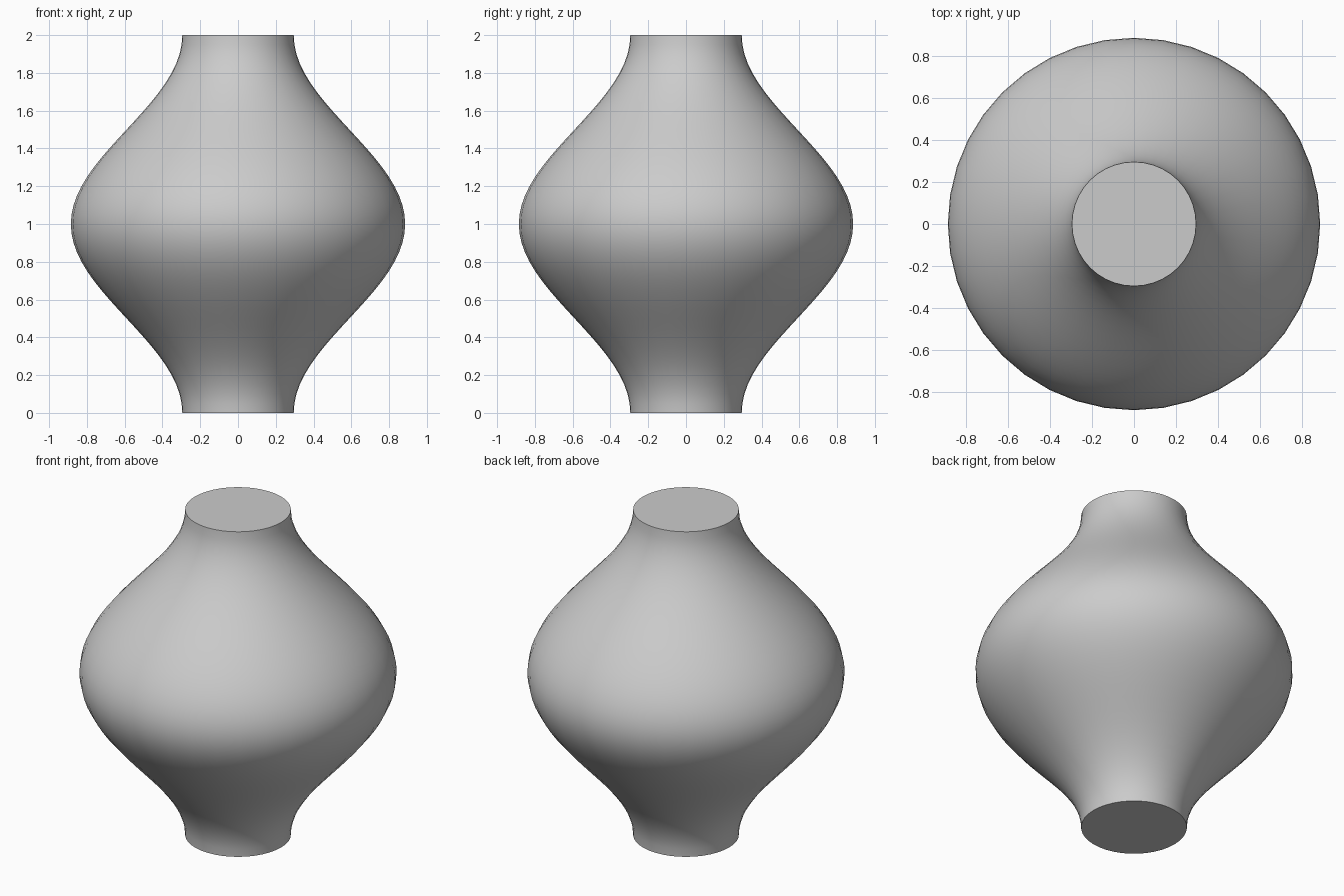
import bpy
import bmesh
import math

cube = bpy.data.objects.get("Cube")
if cube:
    bpy.data.objects.remove(cube, do_unlink=True)

SIDES, RINGS, HEIGHT = 40, 40, 2.0
MEAN, SWELL = 0.59, 0.295

# Plain grey finish
grey = bpy.data.materials.new("plain_grey")
grey.use_nodes = True
colour = (0.6, 0.6, 0.6, 1.0)
grey.diffuse_color = colour
grey.node_tree.nodes["Principled BSDF"].inputs["Base Color"].default_value = colour


def radius(t):
    """Narrow necks at both ends, one full swell between them."""
    return MEAN - SWELL * math.cos(2 * math.pi * t)


# Vase body: a cosine profile turned around z, closed with flat end caps
bm = bmesh.new()
rings = []
for i in range(RINGS + 1):
    t = i / RINGS
    circle = bmesh.ops.create_circle(bm, segments=SIDES, radius=radius(t))["verts"]
    bmesh.ops.translate(bm, verts=circle, vec=(0, 0, HEIGHT * t))
    rings.append(circle)
for low, high in zip(rings, rings[1:]):
    for j in range(SIDES):
        k = (j + 1) % SIDES
        bm.faces.new((low[j], low[k], high[k], high[j]))
bm.faces.new(rings[0])
bm.faces.new(rings[-1])
bmesh.ops.recalc_face_normals(bm, faces=bm.faces)

mesh = bpy.data.meshes.new("vase_body")
bm.to_mesh(mesh)
bm.free()
mesh.materials.append(grey)
body = bpy.data.objects.new("vase_body", mesh)
bpy.context.collection.objects.link(body)

# Smooth wall, crisp rims
bpy.ops.object.select_all(action="DESELECT")
body.select_set(True)
bpy.context.view_layer.objects.active = body
bpy.ops.object.shade_smooth_by_angle(angle=math.radians(40))
